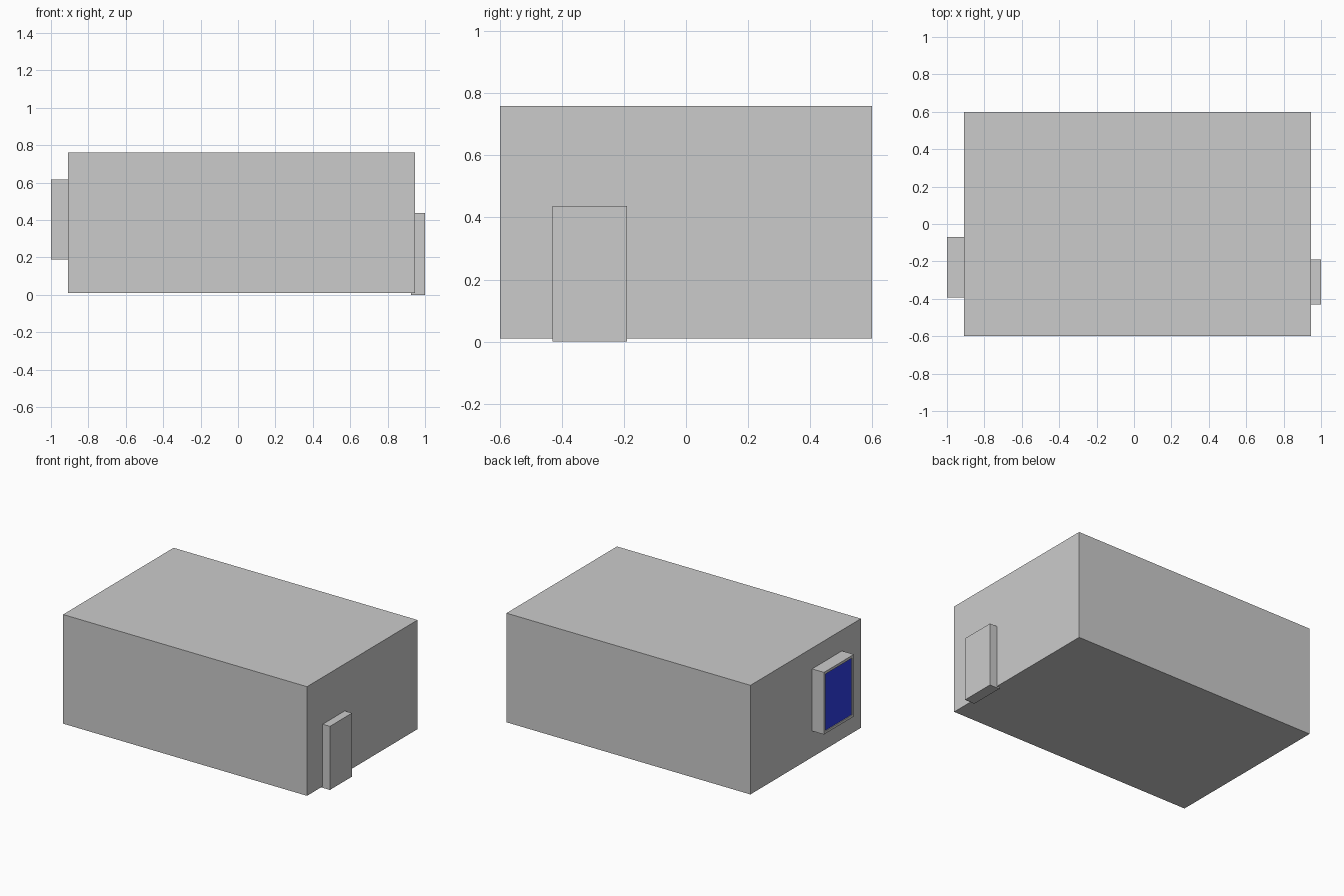
import bpy

if "Cube" in bpy.data.objects:
    bpy.data.objects.remove(bpy.data.objects["Cube"])


def box(name, x, y, z):
    """Box spanning the given (min, max) ranges."""
    bpy.ops.mesh.primitive_cube_add(
        size=1, location=[(a + b) / 2 for a, b in (x, y, z)])
    ob = bpy.context.object
    ob.name = name
    ob.scale = [b - a for a, b in (x, y, z)]
    bpy.ops.object.transform_apply(location=False, rotation=False, scale=True)
    return ob


# Room shell made of thin panels
X0, X1, Y, Z0, Z1, T = -0.91, 0.945, 0.6, 0.01, 0.76, 0.006
box("floor", (X0, X1), (-Y, Y), (Z0, Z0 + T))
box("roof", (X0, X1), (-Y, Y), (Z1 - T, Z1))
zw = (Z0 + T, Z1 - T)
box("front_wall", (X0, X1), (-Y, -Y + T), zw)
box("back_wall", (X0, X1), (Y - T, Y), zw)
box("left_wall", (X0, X0 + T), (-Y + T, Y - T), zw)
box("right_wall", (X1 - T, X1), (-Y + T, Y - T), zw)

# Door slab, set slightly into the right wall
box("door", (0.925, 1.0), (-0.43, -0.19), (0, 0.437))

# Window frame on the left wall
wx, wy, wz, b = (-1.0, X0 + T), (-0.394, -0.07), (0.19, 0.617), 0.018
box("window_frame_bottom", wx, wy, (wz[0], wz[0] + b))
box("window_frame_top", wx, wy, (wz[1] - b, wz[1]))
inner_z = (wz[0] + b, wz[1] - b)
box("window_frame_front", wx, (wy[0], wy[0] + b), inner_z)
box("window_frame_back", wx, (wy[1] - b, wy[1]), inner_z)

# Blue window pane
pane = box("window_pane", (-0.995, X0 + T), (wy[0] + b, wy[1] - b), inner_z)
blue = bpy.data.materials.new("blue_glass")
blue.diffuse_color = (0.03, 0.05, 0.8, 1)
blue.use_nodes = True
blue.node_tree.nodes["Principled BSDF"].inputs["Base Color"].default_value = blue.diffuse_color
pane.data.materials.append(blue)
